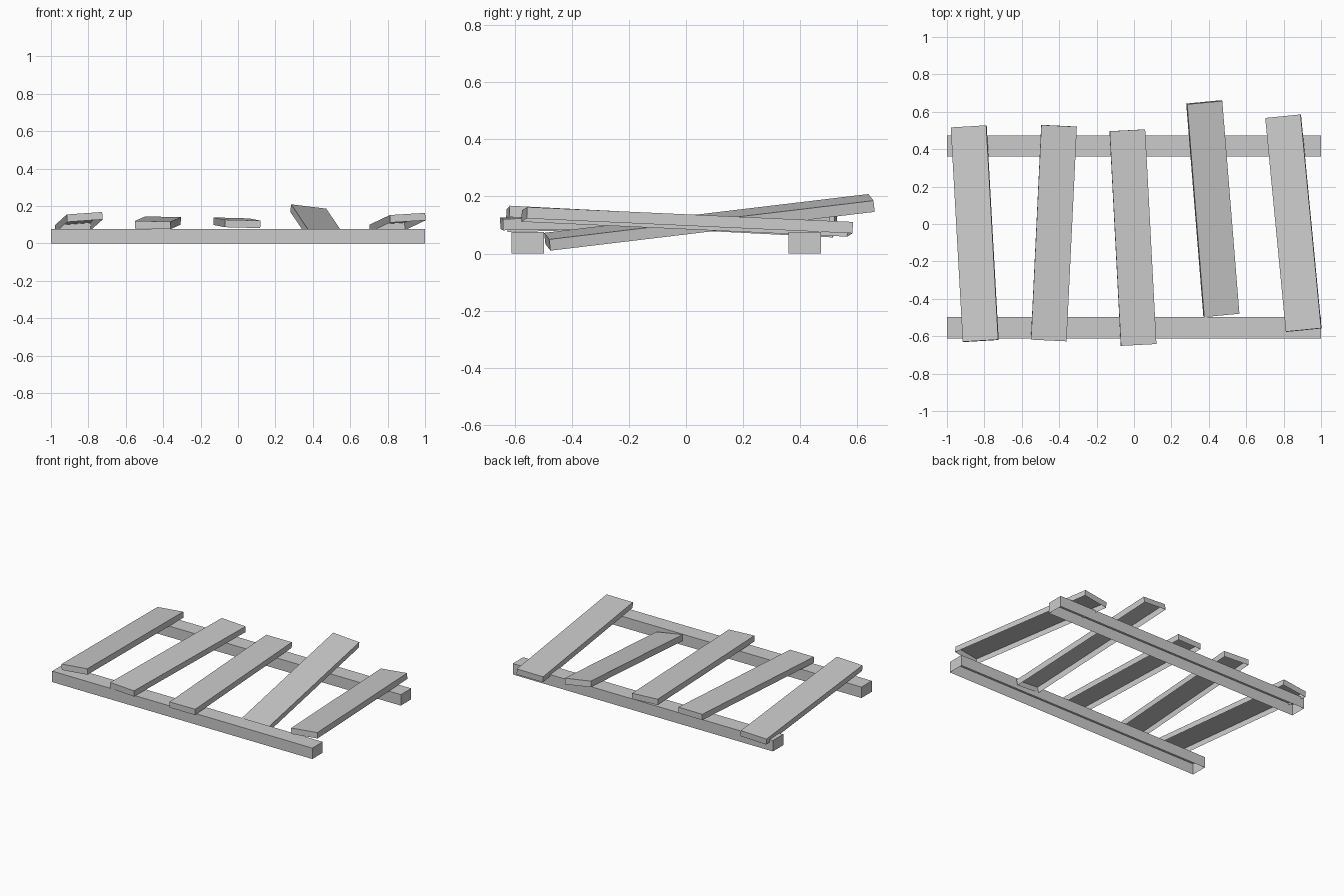
import bpy, bmesh
from math import radians
from mathutils import Matrix

if "Cube" in bpy.data.objects:
    bpy.data.objects.remove(bpy.data.objects["Cube"])


def open_box(name, size, top_centre, rot=Matrix()):
    """Box with its origin on the top face and no underside."""
    sx, sy, sz = size
    bm = bmesh.new()
    bmesh.ops.create_cube(bm, size=1)
    bmesh.ops.translate(bm, verts=bm.verts, vec=(0, 0, -0.5))
    bmesh.ops.scale(bm, verts=bm.verts, vec=(sx, sy, sz))
    bottom = [f for f in bm.faces if f.normal.z < -0.9 or
              all(v.co.z < -sz * 0.9 for v in f.verts)]
    bmesh.ops.delete(bm, geom=bottom, context='FACES_ONLY')
    mesh = bpy.data.meshes.new(name)
    bm.to_mesh(mesh)
    bm.free()
    obj = bpy.data.objects.new(name, mesh)
    obj.matrix_world = Matrix.Translation(top_centre) @ rot
    bpy.context.collection.objects.link(obj)
    return obj


# Two long rails lying on the ground
for name, y in (("front_rail", -0.555), ("back_rail", 0.417)):
    open_box(name, (2.0, 0.114, 0.076), (0, y, 0.076))

# Crooked planks: top centre, yaw, tilt (back end up), roll (right side down)
planks = [
    ((-0.853, -0.051, 0.132), 3.2, -2.9, -4.0),
    ((-0.428, -0.049, 0.130), -2.75, 1.2, 1.3),
    ((-0.005, -0.073, 0.130), 3.0, 0.6, 1.5),
    ((0.424, 0.080, 0.129), 4.6, 6.8, 7.0),
    ((0.851, 0.005, 0.131), 5.5, -2.6, -3.5),
]
for i, (centre, yaw, tilt, roll) in enumerate(planks, 1):
    rot = (Matrix.Rotation(radians(yaw), 4, 'Z')
           @ Matrix.Rotation(radians(tilt), 4, 'X')
           @ Matrix.Rotation(radians(roll), 4, 'Y'))
    open_box(f"plank_{i}", (0.19, 1.149, 0.04), centre, rot)
